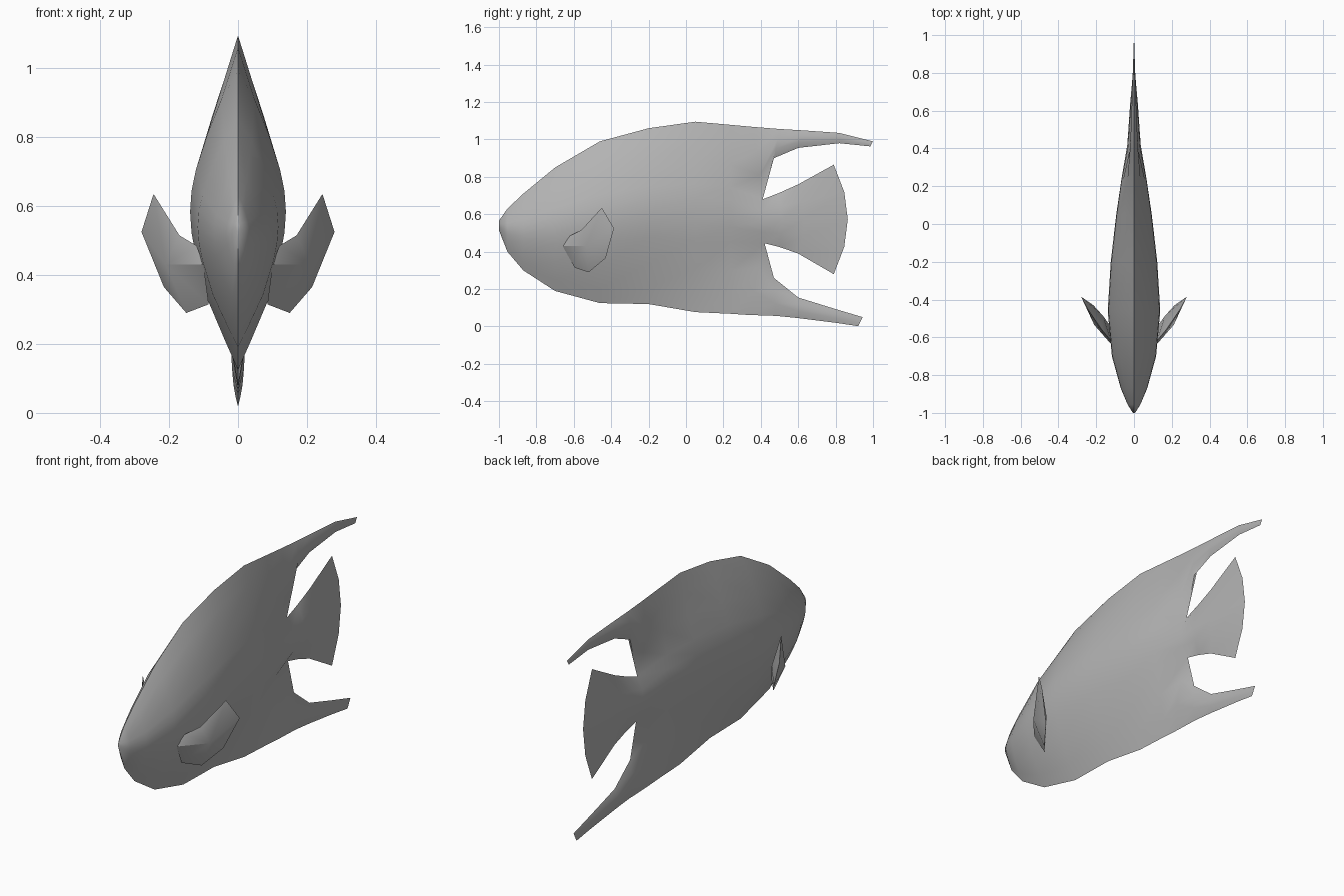
import bpy, bmesh, math

if "Cube" in bpy.data.objects:
    bpy.data.objects.remove(bpy.data.objects["Cube"])

grey = bpy.data.materials.new("fish_grey")
grey.diffuse_color = (0.45, 0.45, 0.45, 1)
grey.use_nodes = True
grey.node_tree.nodes["Principled BSDF"].inputs["Base Color"].default_value = grey.diffuse_color


def lerp(a, b, t):
    return a + (b - a) * t


def finish(bm, name, angle):
    bmesh.ops.remove_doubles(bm, verts=bm.verts[:], dist=0.0008)
    bmesh.ops.dissolve_degenerate(bm, dist=0.0004, edges=bm.edges[:])
    bmesh.ops.recalc_face_normals(bm, faces=bm.faces[:])
    mesh = bpy.data.meshes.new(name)
    bm.to_mesh(mesh)
    bm.free()
    mesh.materials.append(grey)
    ob = bpy.data.objects.new(name, mesh)
    bpy.context.collection.objects.link(ob)
    bpy.context.view_layer.objects.active = ob
    ob.select_set(True)
    bpy.ops.object.shade_smooth_by_angle(angle=math.radians(angle))
    ob.select_set(False)
    return ob


# Fin strips: (lower y, lower z, upper y, upper z, half thickness, rear bulge)
lower_fin = [(.33, .062, .42, .445, .022, 0), (.48, .057, .47, .26, .018, 0),
             (.60, .045, .60, .155, .014, 0), (.80, .02, .80, .093, .007, 0),
             (.92, .002, .945, .05, 0, 0)]
tail = [(.42, .445, .41, .68, .036, 0), (.50, .425, .50, .715, .029, .01),
        (.60, .39, .60, .76, .021, .03), (.79, .28, .79, .865, 0, .075)]
upper_fin = [(.41, .68, .36, 1.067, .024, 0), (.47, .90, .50, 1.056, .018, 0),
             (.60, .955, .62, 1.049, .013, 0), (.82, .98, .82, 1.035, .006, 0),
             (.985, .963, 1.0, .99, 0, 0)]


def strip_points(s, n):
    pts = []
    for i in range(n + 1):
        u = i / n
        edge = 4 * u * (1 - u)
        x = s[4] * (0 if i in (0, n) else math.sqrt(edge))
        pts.append((x, lerp(s[0], s[2], u) + s[5] * edge, lerp(s[1], s[3], u)))
    return pts


# Body stations: y, bottom z, top z, half width, blend from full to finned section
stations = [(-1.0, .515, .565, .006, 0), (-.955, .40, .63, .034, 0),
            (-.87, .30, .71, .070, 0), (-.70, .19, .85, .117, 0),
            (-.46, .125, .99, .139, 0), (-.20, .12, 1.06, .123, .3),
            (.05, .077, 1.095, .094, .8), (.24, .068, 1.078, .066, 1)]
fractions = (0, .09, .23, .38, .46, .53, .60, .67, .79, .91, 1)
full = (0, .25, .62, .88, .97, 1, .97, .88, .64, .34, 0)
finned = (0, .14, .42, .83, .97, 1, .97, .85, .52, .22, 0)

columns = [[(w * lerp(f, g, k), y, lerp(zb, zt, h))
            for h, f, g in zip(fractions, full, finned)]
           for y, zb, zt, w, k in stations]
columns.append(strip_points(lower_fin[0], 3)[:-1] + strip_points(tail[0], 4)
               + strip_points(upper_fin[0], 3)[1:])


def skin(bm, cols):
    for side in (1, -1):
        rows = [[bm.verts.new((side * x, y, z)) for x, y, z in c] for c in cols]
        for a, b in zip(rows, rows[1:]):
            for i in range(len(a) - 1):
                bm.faces.new((a[i], b[i], b[i + 1], a[i + 1]))


# Body with dorsal fin, tail fin and belly fin in one skin
bm = bmesh.new()
skin(bm, columns)
for strips, n in ((lower_fin, 3), (tail, 4), (upper_fin, 3)):
    skin(bm, [strip_points(s, n) for s in strips])
# Snout cap
nose = columns[0]
ring = [bm.verts.new(p) for p in nose] + [bm.verts.new((-x, y, z)) for x, y, z in nose[-2:0:-1]]
bm.faces.new(ring)
finish(bm, "fish_body", 70)

# Side fins: thin wedges swept back from the flanks
outline = [(.10, -.66, .43), (.12, -.62, .485), (.17, -.56, .515), (.245, -.45, .635),
           (.28, -.385, .525), (.215, -.43, .365), (.15, -.52, .29), (.085, -.595, .315)]
centres = [(.21, -.535, .43), (.165, -.485, .44)]
for side, label in ((1, "right"), (-1, "left")):
    bm = bmesh.new()
    rim = [bm.verts.new((side * x, y, z)) for x, y, z in outline]
    for x, y, z in centres:
        c = bm.verts.new((side * x, y, z))
        for i, v in enumerate(rim):
            bm.faces.new((v, rim[(i + 1) % len(rim)], c))
    finish(bm, "side_fin_" + label, 30)
